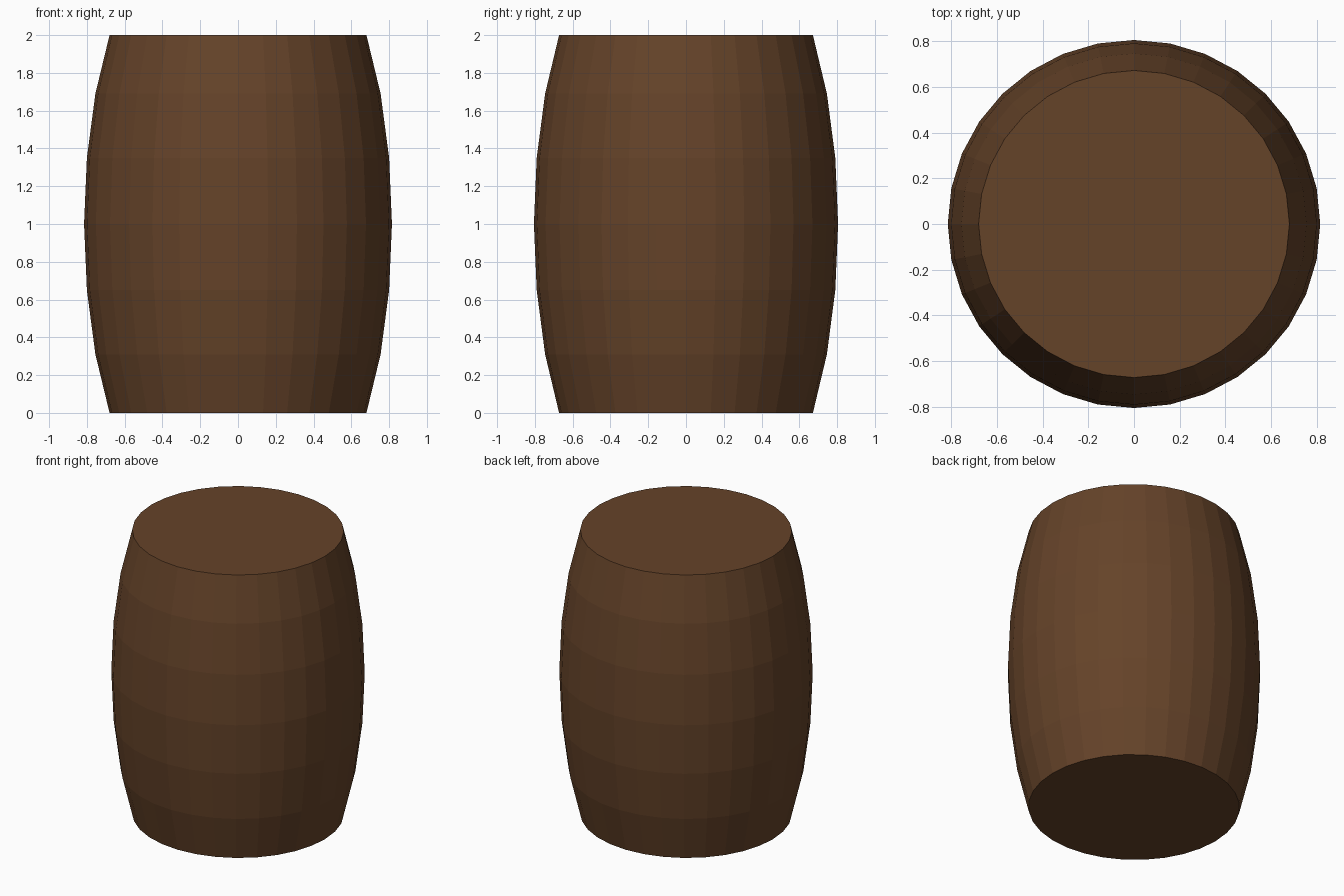
import bpy, bmesh
from math import cos, sin, tau

if "Cube" in bpy.data.objects:
    bpy.data.objects.remove(bpy.data.objects["Cube"])

SIDES = 32
DEPTH = 0.988  # slightly narrower front to back
PROFILE = [(0.68, 0), (0.755, 0.31), (0.80, 0.65), (0.815, 1.0),
           (0.80, 1.35), (0.755, 1.69), (0.68, 2.0)]

# Bulging barrel body: stacked rings joined by flat faces
bm = bmesh.new()
rings = [[bm.verts.new((r * cos(tau * i / SIDES), r * DEPTH * sin(tau * i / SIDES), z))
          for i in range(SIDES)] for r, z in PROFILE]
for low, high in zip(rings, rings[1:]):
    for i in range(SIDES):
        j = (i + 1) % SIDES
        bm.faces.new((low[i], low[j], high[j], high[i]))

# Flat lids at both ends
bm.faces.new(rings[0][::-1])
bm.faces.new(rings[-1])

mesh = bpy.data.meshes.new("barrel")
bm.to_mesh(mesh)
bm.free()
barrel = bpy.data.objects.new("barrel", mesh)
bpy.context.collection.objects.link(barrel)

# Dark wood
wood = bpy.data.materials.new("dark_wood")
wood.diffuse_color = (0.13, 0.056, 0.022, 1)
wood.use_nodes = True
wood.node_tree.nodes["Principled BSDF"].inputs["Base Color"].default_value = wood.diffuse_color
mesh.materials.append(wood)
